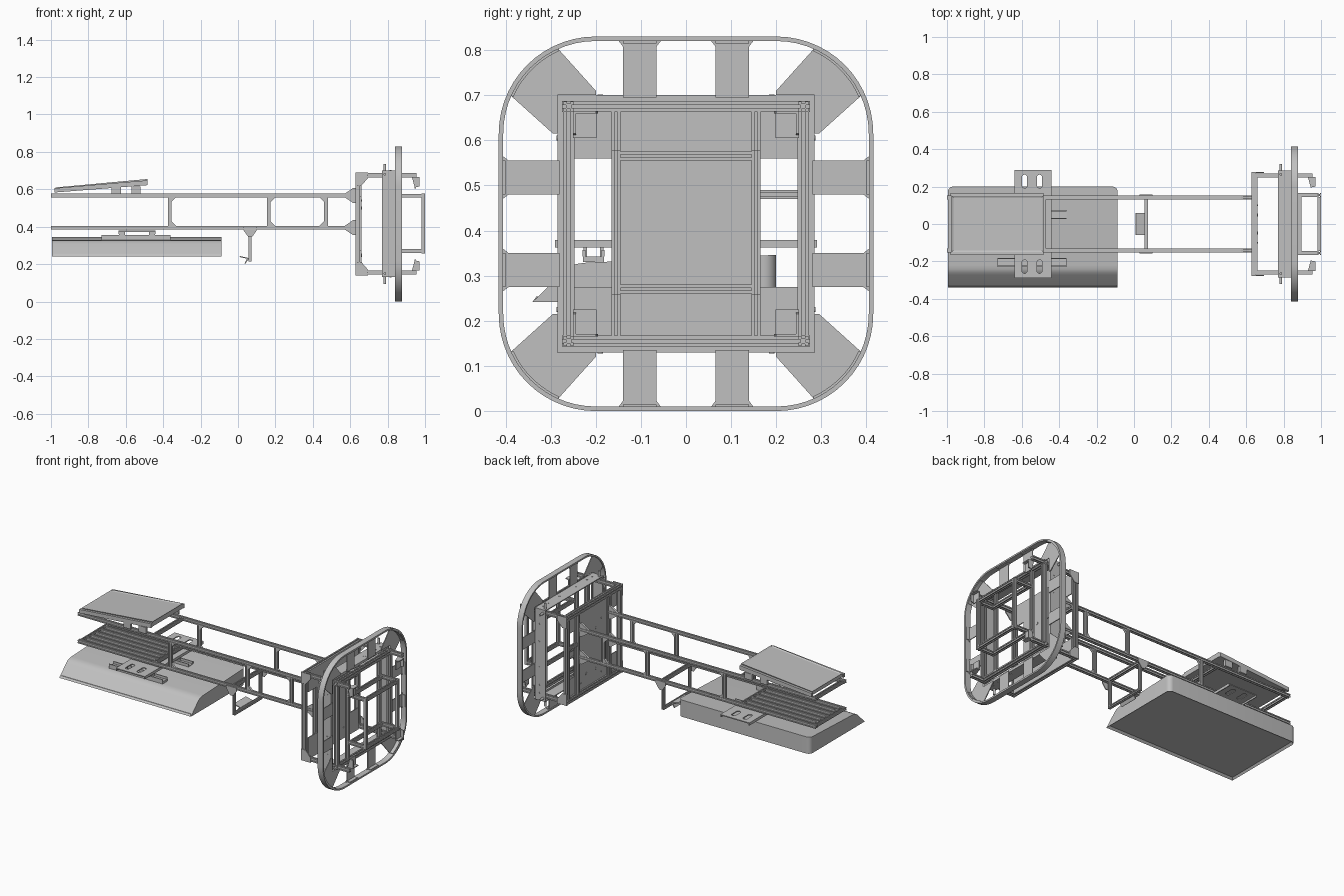
import bpy, bmesh, math

cube = bpy.data.objects.get("Cube")
if cube:
    bpy.data.objects.remove(cube, do_unlink=True)

GREY = bpy.data.materials.new("metal grey")
GREY.use_nodes = True
GREY.diffuse_color = (0.53, 0.53, 0.53, 1)
GREY.node_tree.nodes["Principled BSDF"].inputs["Base Color"].default_value = GREY.diffuse_color


class Part:
    """Collects simple solids into one named object."""

    def __init__(self, name):
        self.name, self.bm = name, bmesh.new()

    def prism(self, pts, axis, a, b):
        # 2D outline swept along an axis from a to b
        def place(p, t):
            c = list(p)
            c.insert(axis, t)
            return self.bm.verts.new(c)
        lo = [place(p, a) for p in pts]
        hi = [place(p, b) for p in pts]
        n = len(pts)
        self.bm.faces.new(lo)
        self.bm.faces.new(hi)
        for i in range(n):
            j = (i + 1) % n
            self.bm.faces.new((lo[i], lo[j], hi[j], hi[i]))

    def box(self, x0, x1, y0, y1, z0, z1):
        self.prism([(x0, y0), (x1, y0), (x1, y1), (x0, y1)], 2, z0, z1)

    def rail(self, axis, c, a, b, w=0.02):
        # slotted square rail centred on c, running along an axis
        h, s, d = w / 2, w * 0.16, w * 0.22
        side = [(-h, -h), (-s, -h), (-s, d - h), (s, d - h), (s, -h)]
        pts = []
        for k in range(4):
            for u, v in side:
                for _ in range(k):
                    u, v = -v, u
                pts.append((c[0] + u, c[1] + v))
        self.prism(pts, axis, a, b)

    def disc(self, axis, c, r, a, b, n=12):
        t = [2 * math.pi * i / n for i in range(n)]
        self.prism([(c[0] + r * math.cos(i), c[1] + r * math.sin(i)) for i in t], axis, a, b)

    def recess(self, key, thickness, depth):
        # sink the middle of the face with the highest key
        bmesh.ops.recalc_face_normals(self.bm, faces=self.bm.faces)
        face = max(self.bm.faces, key=key)
        bmesh.ops.inset_region(self.bm, faces=[face], thickness=thickness, depth=-depth)

    def done(self, smooth=False):
        bmesh.ops.recalc_face_normals(self.bm, faces=self.bm.faces)
        me = bpy.data.meshes.new(self.name)
        self.bm.to_mesh(me)
        self.bm.free()
        me.materials.append(GREY)
        ob = bpy.data.objects.new(self.name, me)
        bpy.context.collection.objects.link(ob)
        if smooth:
            bpy.ops.object.select_all(action='DESELECT')
            ob.select_set(True)
            bpy.context.view_layer.objects.active = ob
            bpy.ops.object.shade_smooth_by_angle(angle=math.radians(30))
        return ob


ZC = 0.415          # height of the frame centre
SIGNS = [(sy, sz) for sy in (-1, 1) for sz in (-1, 1)]


def arc(r, a, b, n):
    # points round the corner centre of the ring, angles in degrees
    angles = [math.radians(a + (b - a) * i / n) for i in range(n + 1)]
    return [(0.2 + r * math.cos(t), 0.2 + r * math.sin(t)) for t in angles]


def ring_loop(r):
    q = arc(r, 0, 90, 14)
    return (q + [(-y, z) for y, z in reversed(q)] + [(-y, -z) for y, z in q]
            + [(y, -z) for y, z in reversed(q)])


# Rounded bumper ring
p = Part("bumper_ring")
loops = [[p.bm.verts.new((x, y, ZC + z)) for y, z in ring_loop(r)]
         for x, r in ((0.84, 0.215), (0.876, 0.215), (0.876, 0.205), (0.84, 0.205))]
for k in range(4):
    A, B = loops[k], loops[(k + 1) % 4]
    for i in range(len(A)):
        j = (i + 1) % len(A)
        p.bm.faces.new((A[i], A[j], B[j], B[i]))
p.done(True)

# Spokes: flat plates with a flange against the ring
p = Part("ring_spokes")
flare = [(0.065, 0.28), (0.065, 0.393), (0.055, 0.406), (0.15, 0.406), (0.14, 0.393), (0.14, 0.28)]
flange = [(0.065, 0.4), (0.065, 0.406), (0.14, 0.406), (0.14, 0.4)]
corner = [(0.285, 0.285), (0.285, 0.2), (0.295, 0.2)] + arc(0.206, 24, 66, 10) + [(0.2, 0.295), (0.2, 0.285)]
corner_flange = arc(0.206, 24, 66, 10) + arc(0.2, 66, 24, 10)
for sy, sz in SIGNS:
    for outline, end in ((flare, 0.85), (flange, 0.872)):
        p.prism([(sy * u, ZC + sz * v) for u, v in outline], 0, 0.845, end)
        p.prism([(sy * v, ZC + sz * u) for u, v in outline], 0, 0.845, end)
    for outline, end in ((corner, 0.85), (corner_flange, 0.872)):
        p.prism([(sy * u, ZC + sz * v) for u, v in outline], 0, 0.845, end)
p.done(True)

# Square sheet housing around the frame, with a lip and bolts
p = Part("housing_sheets")
bolts = Part("housing_bolts")
for s in (-1, 1):
    y0, y1 = sorted((s * 0.279, s * 0.285))
    p.box(0.77, 0.842, y0, y1, ZC - 0.285, ZC + 0.285)
    p.box(0.77, 0.842, -0.285, 0.285, ZC + y0, ZC + y1)
    y0, y1 = sorted((s * 0.268, s * 0.28))
    p.box(0.836, 0.842, y0, y1, ZC - 0.28, ZC + 0.28)
    p.box(0.836, 0.842, -0.28, 0.28, ZC + y0, ZC + y1)
    for t in (-0.24, -0.19, -0.08, 0.08, 0.19, 0.24):
        a, b = sorted((s * 0.284, s * 0.287))
        bolts.disc(1, (0.815, ZC + t), 0.006, a, b)
        bolts.disc(2, (0.815, t), 0.006, ZC + a, ZC + b)
    for t in (-0.265, 0.265):
        a, b = sorted((s * 0.28, s * 0.32))
        bolts.disc(1, (0.785, ZC + t), 0.007, a, b)
        bolts.disc(2, (0.785, t), 0.007, ZC + a, ZC + b)
p.done()
bolts.done()

# Back plate behind the first frame, wide at top and bottom, with round studs
p = Part("back_plate")
half = [(0.248, -0.275), (0.248, -0.14), (0.165, -0.14), (0.165, 0.145), (0.248, 0.145), (0.248, 0.275)]
p.prism([(y, ZC + z) for y, z in half] + [(-y, ZC + z) for y, z in reversed(half)], 0, 0.653, 0.659)
for s in (-1, 1):
    for y, z, r in ((0.048, 0.5, 0.009), (0.048, 0.248, 0.009), (0.1, 0.54, 0.005), (0.1, 0.207, 0.005)):
        p.disc(0, (s * y, z), r, 0.651, 0.662)
p.done()

# Outer cage of slotted rails
p = Part("cage_rails")
for s in (-1, 1):
    for x in (0.641, 0.864):
        p.rail(1, (x, ZC + s * 0.26), -0.275, 0.275, 0.025)
        p.rail(2, (x, s * 0.26), ZC - 0.25, ZC + 0.25, 0.025)
        p.rail(2, (x, s * 0.155), ZC - 0.25, ZC + 0.25)
    for z in (-0.26, 0.26):
        p.rail(0, (s * 0.26, ZC + z), 0.65, 0.955, 0.022)
p.rail(1, (0.641, 0.48), 0.16, 0.25)
p.done()

# Protruding inner frame
p = Part("inner_frame_rails")
for s in (-1, 1):
    p.rail(2, (0.99, s * 0.155), 0.257, 0.577)
    for z in (0.27, 0.565):
        p.rail(0, (s * 0.155, z), 0.87, 0.98)
for x in (0.99, 0.885):
    for z in (0.27, 0.565):
        p.rail(1, (x, z), -0.145, 0.145)
p.done()

# Corner plates and gussets of the cage
p = Part("cage_brackets")
web = [(0.93, 0.25), (0.97, 0.25), (0.97, 0.2), (0.945, 0.195)]
for sy, sz in SIGNS:
    y0, y1 = sorted((sy * 0.198, sy * 0.25))
    z0, z1 = sorted((sz * 0.19, sz * 0.25))
    p.box(0.945, 0.951, y0, y1, ZC + z0, ZC + z1)
    y0, y1 = sorted((sy * 0.244, sy * 0.25))
    p.prism([(x, ZC + sz * v) for x, v in web], 1, y0, y1)
    z0, z1 = sorted((sz * 0.244, sz * 0.25))
    p.prism([(x, sy * v) for x, v in web], 2, ZC + z0, ZC + z1)
    y0, y1 = sorted((sy * 0.272, sy * 0.278))
    p.prism([(u, ZC + sz * v) for u, v in ((0.628, 0.275), (0.695, 0.275), (0.695, 0.245), (0.66, 0.205), (0.628, 0.205))], 1, y0, y1)
p.done()

# Long arm rails, posts, end bars and deck slats
p = Part("arm_rails")
for s in (-1, 1):
    for z in (0.395, 0.567):
        p.rail(0, (s * 0.142, z), -1, 0.632)
    for x in (-0.365, 0.165, 0.47):
        p.rail(2, (x, s * 0.142), 0.4, 0.56)
    p.rail(2, (0.065, s * 0.13), 0.215, 0.385, 0.016)
for z in (0.395, 0.567):
    for x in (-0.985, -0.48):
        p.rail(1, (x, z), -0.135, 0.135)
p.rail(1, (0.065, 0.395), -0.135, 0.135)
p.rail(1, (0.065, 0.222), -0.135, 0.135, 0.016)
for i in range(5):
    p.rail(0, (-0.094 + 0.047 * i, 0.395), -0.975, -0.49)
p.done()

# Triangular gussets along the arm
p = Part("arm_gussets")
for s in (-1, 1):
    y0, y1 = sorted((s * 0.135, s * 0.149))
    for x, d in ((-0.356, 1), (0.174, 1), (0.461, -1)):
        for z, e in ((0.404, 1), (0.558, -1)):
            p.prism([(x, z), (x + d * 0.026, z), (x, z + e * 0.026)], 1, y0, y1)
    for z in (0.395, 0.567):
        for e in (-1, 1):
            p.prism([(0.57, z + e * 0.009), (0.63, z + e * 0.009), (0.63, z + e * 0.04), (0.615, z + e * 0.04)], 1, y0, y1)
    y0, y1 = sorted((s * 0.152, s * 0.157))
    p.prism([(0.03, 0.4), (0.1, 0.4), (0.1, 0.38), (0.075, 0.345), (0.055, 0.345), (0.03, 0.38)], 1, y0, y1)
p.done()

# Small sensor mount on the hanging bar
p = Part("sensor_mount")
p.prism([(0.008, 0.238), (0.012, 0.243), (0.06, 0.232), (0.06, 0.226)], 1, -0.06, 0.06)
p.prism([(0.035, 0.205), (0.04, 0.202), (0.058, 0.228), (0.05, 0.232)], 1, -0.06, 0.06)
p.done()

# Tilted tray with a recessed top and side rails
p = Part("tilted_tray")
p.prism([(-0.975, 0.588), (-0.975, 0.61), (-0.485, 0.655), (-0.485, 0.625)], 1, -0.15, 0.15)
p.recess(lambda f: f.normal.z, 0.012, 0.005)
for s in (-1, 1):
    y0, y1 = sorted((s * 0.15, s * 0.165))
    p.prism([(-0.98, 0.583), (-0.98, 0.606), (-0.485, 0.648), (-0.485, 0.622)], 1, y0, y1)
    for x in (-0.675, -0.57):
        p.box(x, x + 0.05, y0, y1, 0.576, 0.615)
p.done()

# Hood below the arm, rounded rear corners and a recessed underside
p = Part("hood")
profile = [(-0.34, 0.242), (-0.272, 0.308), (-0.258, 0.319), (-0.243, 0.326), (-0.22, 0.329),
           (0.2, 0.346), (0.2, 0.242)]
p.prism(profile, 0, -0.995, -0.087)
rear = [e for e in p.bm.edges if all(v.co.y > 0.19 for v in e.verts)
        and abs(e.verts[0].co.x - e.verts[1].co.x) < 0.01]
bmesh.ops.bevel(p.bm, geom=rear, offset=0.028, segments=6, profile=0.5, affect='EDGES')
p.recess(lambda f: -f.normal.z, 0.012, 0.012)
p.done(True)

# Slotted cross plate
cut = Part("slot_cutter")
for x in (-0.585, -0.505):
    for s in (-1, 1):
        turn = [math.pi * (i + 0.5) / 8 for i in range(16)]
        cut.prism([(x + 0.014 * math.cos(t), s * 0.228 + 0.014 * math.sin(t) + math.copysign(0.022, math.sin(t)))
                   for t in turn], 2, 0.36, 0.4)
cutter = cut.done()
cutter.hide_render = True
cutter.hide_viewport = True
p = Part("cross_plate")
p.box(-0.64, -0.44, -0.29, 0.29, 0.373, 0.379)
mod = p.done().modifiers.new("slots", 'BOOLEAN')
mod.operation, mod.solver, mod.object = 'DIFFERENCE', 'EXACT', cutter

# Channels and clips that carry the hood
p = Part("hood_channels")
for x in (-0.64, -0.445):
    p.box(x, x + 0.005, -0.29, 0.29, 0.362, 0.373)
for y in (-0.205, 0.05):
    p.box(-0.73, -0.36, y - 0.023, y + 0.023, 0.33, 0.343)
    for s in (-1, 1):
        p.box(-0.73, -0.36, y + s * 0.021 - 0.003, y + s * 0.021 + 0.003, 0.343, 0.357)
        for x in (-0.635, -0.475):
            p.box(x, x + 0.03, y + s * 0.018 - 0.004, y + s * 0.018 + 0.004, 0.343, 0.374)
p.done()
